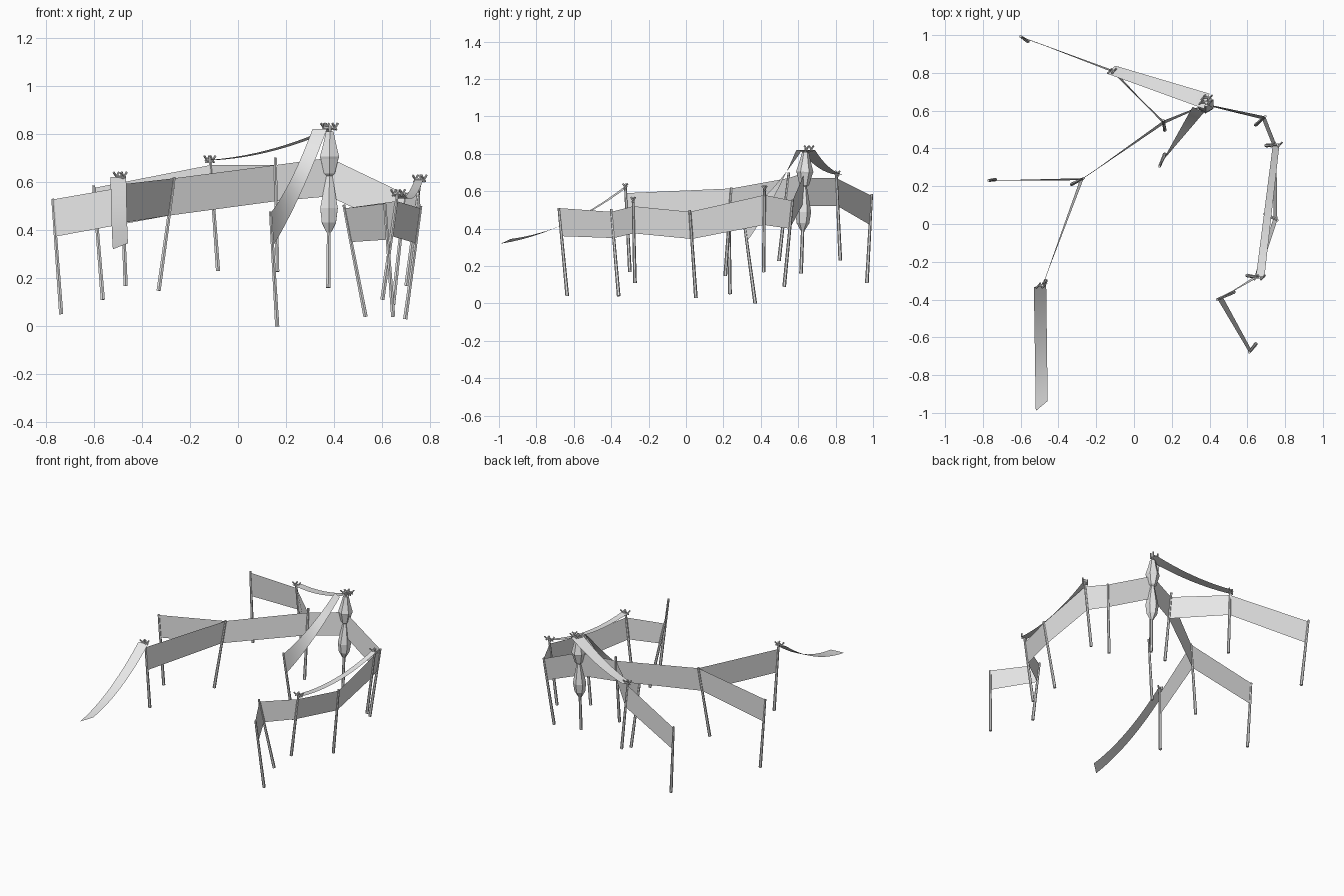
import bpy, bmesh, math
from mathutils import Vector

cube = bpy.data.objects.get("Cube")
if cube:
    bpy.data.objects.remove(cube, do_unlink=True)

grey = bpy.data.materials.new("light grey")
grey.use_nodes = True
colour = (0.8, 0.8, 0.8, 1)
grey.diffuse_color = colour
grey.node_tree.nodes["Principled BSDF"].inputs["Base Color"].default_value = colour


def make(name, bm, smooth=False):
    me = bpy.data.meshes.new(name)
    bm.to_mesh(me)
    bm.free()
    me.materials.append(grey)
    for p in me.polygons:
        p.use_smooth = smooth
    ob = bpy.data.objects.new(name, me)
    bpy.context.collection.objects.link(ob)
    return ob


def lathe(name, start, end, profile, sides=6):
    """Rings of (distance, radius) along the line from start to end."""
    start, end = Vector(start), Vector(end)
    axis = (end - start).normalized()
    turn = Vector((0, 0, 1)).rotation_difference(axis)
    bm = bmesh.new()
    rings = []
    for d, r in profile:
        rings.append([bm.verts.new(start + axis * d + turn @ Vector(
            (r * math.cos(a), r * math.sin(a), 0)))
            for a in [math.tau * (i + 0.5) / sides for i in range(sides)]])
    for lo, hi in zip(rings, rings[1:]):
        for i in range(sides):
            j = (i + 1) % sides
            bm.faces.new((lo[i], lo[j], hi[j], hi[i]))
    bm.faces.new(rings[0][::-1])
    bm.faces.new(rings[-1])
    return make(name, bm)


def rod(name, a, b, r0, r1):
    return lathe(name, a, b, [(0, r0), ((Vector(b) - Vector(a)).length, r1)])


def strip(name, a0, a1, b0, b1, sag=0, steps=1):
    """Cloth between edge a0-a1 and edge b0-b1, hanging by sag in the middle."""
    bm = bmesh.new()
    rows = []
    for i in range(steps + 1):
        t = i / steps
        drop = Vector((0, 0, -4 * sag * t * (1 - t)))
        rows.append([bm.verts.new(Vector(p).lerp(Vector(q), t) + drop)
                     for p, q in ((a0, b0), (a1, b1))])
    for r, s in zip(rows, rows[1:]):
        bm.faces.new((r[0], s[0], s[1], r[1]))
    return make(name, bm, steps > 1)


# Leaning posts: top point, bottom point, cloth height range
posts = {
    "west": ((-.77, .23, .53), (-.735, .235, .05), .527, .373),
    "west_inner": ((-.265, .243, .62), (-.33, .21, .148), .615, .46),
    "front_west": ((-.485, -.325, .64), (-.467, -.30, .168), .59, .43),
    "back_far": ((-.60, .993, .585), (-.562, .967, .11), .575, .42),
    "back": ((-.117, .803, .705), (-.083, .825, .23), .67, .52),
    "middle": ((.155, .55, .70), (.163, .497, .227), .67, .52),
    "low": ((.135, .305, .477), (.163, .37, 0), .46, .34),
    "hub": ((.382, .64, .835), (.375, .615, .16), .70, .54),
    "east_back": ((.695, .57, .555), (.645, .525, .09), .55, .40),
    "east_tall": ((.76, .42, .63), (.70, .415, .168), .58, .42),
    "east": ((.76, .02, .50), (.695, .053, .03), .49, .345),
    "east_front": ((.665, -.283, .565), (.60, -.273, .11), .52, .375),
    "front_inner": ((.44, -.40, .505), (.53, -.36, .04), .49, .35),
    "front_east": ((.61, -.68, .51), (.645, -.635, .04), .51, .36),
}
for key, (top, bottom, hi, lo) in posts.items():
    rod(key + "_post", bottom, top, .010, .007)


def on_post(key, z):
    top, bottom = map(Vector, posts[key][:2])
    return bottom.lerp(top, (z - bottom.z) / (top.z - bottom.z))


# Cloth walls stretched between neighbouring posts
chains = [
    ("west", "west_inner", "middle", "hub", "east_back", "east_tall",
     "east", "east_front", "front_inner", "front_east"),
    ("front_west", "west_inner"),
    ("back_far", "back", "middle"),
]
for chain in chains:
    for a, b in zip(chain, chain[1:]):
        ends = [on_post(k, z) for k in (a, b) for z in posts[k][2:]]
        strip(f"cloth_{a}_to_{b}", *ends)

# Twisting and sagging cloth bands
strip("back_band", (-.14, .795, .69), (-.10, .838, .69),
      (.37, .61, .82), (.40, .69, .82), .025, 12)
strip("low_band", on_post("low", .47), on_post("low", .33),
      (.31, .62, .82), (.37, .59, .82), .03, 12)
strip("east_band", (.735, .42, .61), (.77, .42, .61),
      (.645, -.285, .55), (.69, -.285, .55), .045, 12)
strip("loose_front_band", (-.53, -.335, .62), (-.465, -.31, .625),
      (-.52, -.99, .32), (-.457, -.937, .345), .05, 12)

# Faceted lantern bodies on the hub post
hub_top, hub_bottom = posts["hub"][:2]
for name, shape in {
    "upper_lantern": [(.625, .014), (.635, .026), (.695, .042), (.705, .046),
                      (.76, .030), (.81, .018)],
    "lower_lantern": [(.39, .011), (.43, .034), (.49, .042), (.56, .028), (.625, .014)],
}.items():
    lathe(name, hub_bottom, hub_top, [(z - hub_bottom[2], r) for z, r in shape])


def fork(key, centre, size):
    """Crossbar with a small splayed fork at each end."""
    c = Vector(centre)
    side = Vector((size, 0, 0))
    rod(key + "_crossbar", c - side, c + side, .006, .006)
    for s in (-1, 1):
        for lean in (-1, 1):
            tip = Vector((lean * .011, lean * .012, .018))
            rod(f"{key}_prong", c + s * side - tip * .5, c + s * side + tip, .004, .005)


fork("hub", (.38, .645, .825), .024)
fork("hub_rear", (.385, .67, .825), .018)
fork("east_tall", (.755, .42, .61), .018)
fork("east_front", (.665, -.283, .55), .018)
fork("front_west", (-.49, -.325, .622), .016)
fork("back", (-.117, .81, .69), .012)
